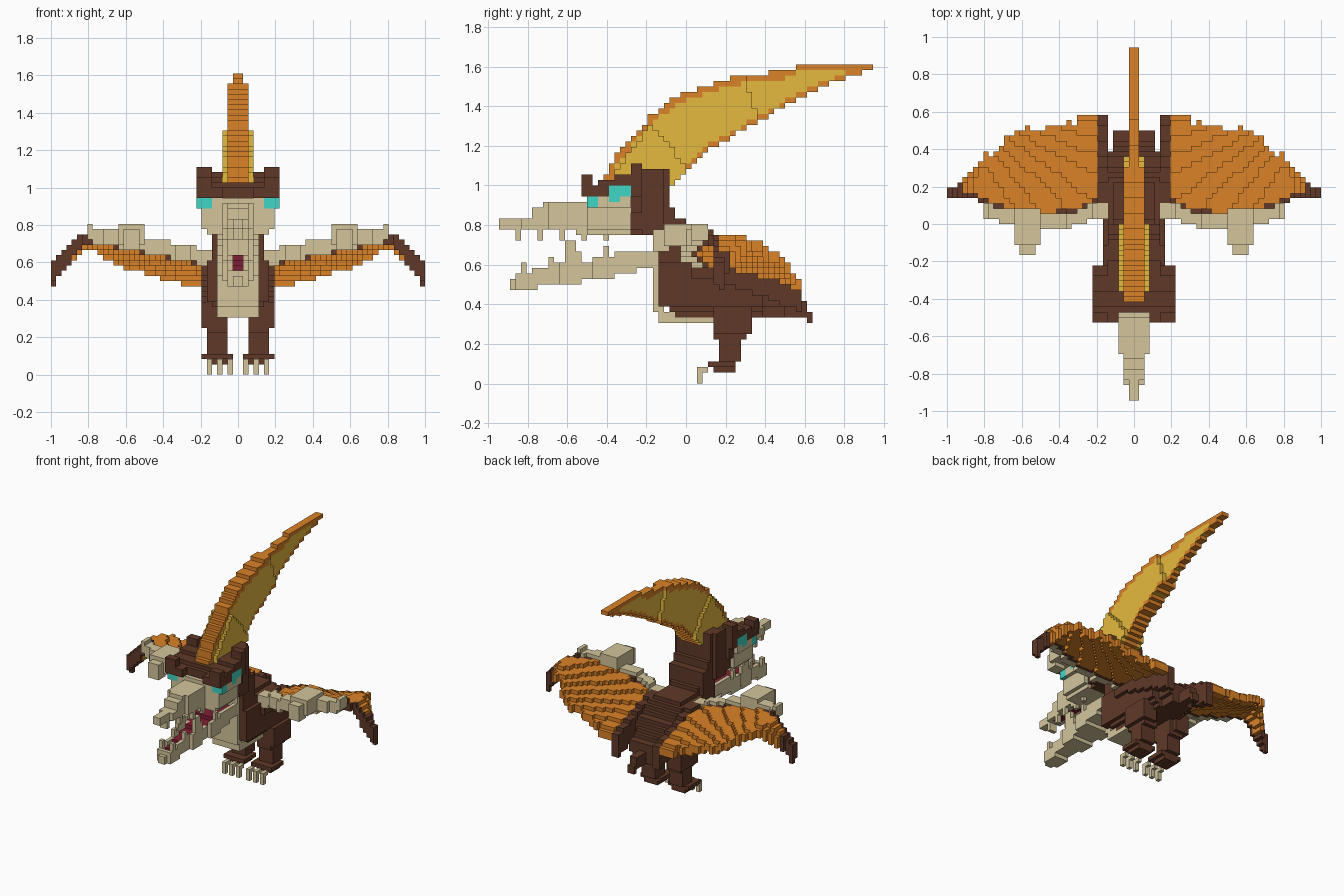
import bpy
import bmesh
from math import floor
from mathutils import Vector

cube = bpy.data.objects.get("Cube")
if cube:
    bpy.data.objects.remove(cube, do_unlink=True)

V = 1 / 36  # size of one block


def linear(c):
    return c / 12.92 if c <= 0.04045 else ((c + 0.055) / 1.055) ** 2.4


def material(name, r, g, b):
    mat = bpy.data.materials.new(name)
    colour = [linear(c / 255) for c in (r, g, b)] + [1]
    mat.use_nodes = True
    mat.diffuse_color = colour
    node = next(n for n in mat.node_tree.nodes if n.type == "BSDF_PRINCIPLED")
    node.inputs["Base Color"].default_value = colour
    return mat


ORANGE = material("orange", 219, 130, 40)
YELLOW = material("yellow", 230, 186, 62)
BROWN = material("brown", 96, 57, 40)
TAN = material("bone", 211, 197, 156)
TEAL = material("teal", 64, 214, 197)
RED = material("dark_red", 130, 30, 53)


def along(t, *points):
    """Value at t on a line through (t, value) points."""
    if t <= points[0][0]:
        return points[0][1]
    for (a, p), (b, q) in zip(points, points[1:]):
        if t <= b:
            return p + (q - p) * (t - a) / (b - a)
    return points[-1][1]


def blocks(name, lo, hi, rule, mirror=False):
    """Fill a region with blocks where rule(|x|, y, z) gives a material."""
    spans = [range(floor(a / V + 0.5), floor(b / V + 0.5)) for a, b in zip(lo, hi)]
    cells = {}
    for i in spans[0]:
        for j in spans[1]:
            for k in spans[2]:
                mat = rule(abs(i + 0.5) * V, (j + 0.5) * V, (k + 0.5) * V)
                if mat:
                    cells[i, j, k] = mat
    mats = list(dict.fromkeys(cells.values()))
    bm = bmesh.new()
    verts = {}
    for cell, mat in cells.items():
        for axis in range(3):
            for side in (0, 1):
                near = list(cell)
                near[axis] += 2 * side - 1
                if tuple(near) in cells:
                    continue
                ring = []
                for du, dv in ((0, 0), (1, 0), (1, 1), (0, 1)):
                    p = list(cell)
                    p[axis] += side
                    p[(axis + 1) % 3] += du
                    p[(axis + 2) % 3] += dv
                    p = tuple(p)
                    if p not in verts:
                        verts[p] = bm.verts.new(Vector(p) * V)
                    ring.append(verts[p])
                face = bm.faces.new(ring if side else ring[::-1])
                face.material_index = mats.index(mat)
    mesh = bpy.data.meshes.new(name)
    bm.to_mesh(mesh)
    bm.free()
    for mat in mats:
        mesh.materials.append(mat)
    obj = bpy.data.objects.new(name, mesh)
    bpy.context.collection.objects.link(obj)
    if mirror:
        obj.modifiers.new("Mirror", "MIRROR")


def box(name, lo, hi, mat, mirror=False):
    blocks(name, lo, hi, lambda x, y, z: mat, mirror)


# Crest: orange rim around yellow sides, thick at the base
def crest(x, y, z):
    top = along(y, (-.42, 1.03), (-.36, 1.14), (-.18, 1.35), (-.03, 1.46), (.22, 1.545), (.54, 1.585), (.56, 1.62))
    low = along(y, (-.07, 1.0), (.07, 1.15), (.2, 1.23), (.57, 1.44), (.77, 1.53), (.94, 1.59))
    panel = along(y, (-.36, 1.06), (-.18, 1.31), (0, 1.1))
    if not low < z < top:
        return None
    if x > 2 * V:
        return YELLOW if z < min(panel, top - .05) and -.36 < y < 0 else None
    if x > V and y > .3 + (1.53 - z) * .35:
        return None
    return YELLOW if low + .025 < z < top - .04 and y > -.36 else ORANGE


blocks("crest", (-.083, -.42, 1), (.083, .944, 1.612), crest)


# Skull with cheeks, brows and eyes
def skull(x, y, z):
    if y > -.29:
        width = along(z, (.74, .13), (.8, .17), (1.0, .2)) if y < -.21 else .168 if y < -.1 else .13
        back = along(z, (.74, -.08), (.86, -.05), (.9, -.08))
        top = 1.08 if x > .13 or y > -.2 else 1.05
        if x < width and y < back and z < top:
            return BROWN
        return BROWN if .13 < x < .225 and y < -.21 and .94 < z < 1.11 else None
    if z > .945:
        if x > .19 and y > -.39 and abs(z - 1.05 - y * .25) < .03:
            return TEAL
        top = 1.05 if y < -.47 and x > .13 else along(y, (-.47, 1.0), (-.29, 1.07))
        return BROWN if z < top and (x > .08 or y > -.47) else None
    if y < -.5:
        return None
    if z > .89 and x > .13 and (y < -.45 or x > .19 and -.39 < y < -.33 and z > .917):
        return TEAL
    return TAN if x < along(z, (.74, .16), (.8, .2), (.88, .2), (.9, .22)) else None


blocks("skull", (-.222, -.53, .74), (.222, -.05, 1.11), skull)


# Upper beak with teeth along both edges
def beak(x, y, z):
    width = V if y < -.83 else 2 * V if y < -.69 else 3 * V if y < -.5 else 4 * V
    top = along(y, (-.78, .84), (-.76, .9), (-.45, .93)) - (.05 if x > .08 else 0)
    low = along(y, (-.65, .78), (-.45, .75))
    tooth = x > width - V and floor(y / V) % 4 == 1 and y > -.87
    if x > width or z > top or z < low - (.05 if tooth else 0):
        return None
    return RED if z < low + V and x < V and y > -.8 else TAN


blocks("upper_beak", (-.14, -.944, .72), (.14, -.34, .95), beak)


# Lower jaw: a trough with teeth and a tongue
def jaw(x, y, z):
    width = along(y, (-.88, .04), (-.7, .06), (-.4, .11), (-.25, .12))
    low = along(y, (-.88, .47), (-.62, .5), (-.4, .53), (-.25, .57))
    top = along(y, (-.88, .53), (-.73, .59), (-.5, .62), (-.3, .67))
    if x > width or z < low:
        return None
    if x < width - .03:
        return RED if top - .06 < z < top - .02 and y > -.82 else TAN if z < top - .06 else None
    if -.6 < y < -.56:
        return TAN if z < .735 else None
    tooth = floor(y / V) % 5 == 0 and -.83 < y < -.3
    return TAN if z < top + (.05 if tooth else 0) else None


blocks("lower_jaw", (-.14, -.89, .47), (.14, -.12, .74), jaw)
box("neck", (-.13, -.14, .61), (.13, 0, .82), BROWN)
box("throat", (-.11, -.165, .64), (.11, -.1, .75), TAN)


# Body, rounded in section and sloping down to the tail
def body(x, y, z):
    top = along(y, (-.1, .67), (.0, .71), (.2, .69), (.5, .45))
    width = along(z, (.33, .11), (.4, .165), (.6, .165), (.72, .1)) - (.05 if y > .39 else 0)
    low = along(y, (-.1, .38), (-.02, .33))
    return BROWN if low < z < top and x < width else None


blocks("body", (-.19, -.13, .32), (.19, .5, .74), body)
box("chest_plate", (-.11, -.165, .36), (.11, -.1, .65), TAN)
box("belly_plate", (-.11, -.13, .31), (.11, .13, .35), TAN)
box("tail", (-V, .47, .34), (V, .6, .42), BROWN)
box("tail_tip", (-V, .6, .31), (V, .63, .36), BROWN)

# Legs and feet
box("thigh", (.083, .14, .25), (.195, .33, .39), BROWN, True)
box("knee", (.056, .14, .22), (.167, .31, .34), BROWN, True)
box("shin", (.056, .167, .1), (.167, .28, .25), BROWN, True)
box("foot_pad", (.028, .11, .083), (.195, .25, .111), BROWN, True)
box("foot_sole", (.056, .14, .056), (.167, .25, .09), BROWN, True)
for n in range(3):
    x = V + n * 2 * V
    box("toe_upper", (x, .056, .05), (x + V, .12, .083), TAN, True)
    box("toe_claw", (x, .056, 0), (x + V, .083, .056), TAN, True)


# Wings: sloping membrane with a brown leading bone and drooping tip
def lead(x):
    return along(x, (.2, .1), (.3, .05), (.5, .03), (.6, .04), (.75, .08), (.85, .14), (1, .15))


def height(x):
    return along(x, (.2, .65), (.8, .77), (.85, .75), (.93, .66), (.99, .6))


def wing(x, y, z):
    trail = along(x, (.28, .59), (.31, .54), (.5, .51), (.66, .48), (.7, .41), (.8, .35), (.87, .29), (.95, .2))
    trail += .025 if floor(x / V) % 4 == 0 and .3 < x < .9 else 0
    depth = y - lead(x)
    top = height(x) - .08 * depth - .36 * depth ** 2
    thick = along(x, (.8, .06), (.9, .1), (1, .12))
    if not (0 < depth and y < trail and top - thick < z < top):
        return None
    return BROWN if depth < .03 or x > .93 else ORANGE


def arm(x, y, z):
    top = height(x) + .025
    return TAN if lead(x) - .06 < y < lead(x) + .02 and top - .085 < z < top else None


def root(x, y, z):
    top = along(y, (.0, .68), (.2, .66), (.6, .51))
    return BROWN if top - .15 < z < top else None


blocks("wing_membrane", (.195, 0, .42), (1, .62, .82), wing, True)
blocks("wing_arm", (.14, -.05, .56), (.8, .2, .8), arm, True)
blocks("wing_root", (.139, .03, .34), (.195, .59, .72), root, True)
box("wing_knuckle", (.778, .03, .72), (.806, .11, .806), TAN, True)
box("hand", (.5, -.11, .69), (.639, .08, .806), TAN, True)
box("hand_claw", (.54, -.167, .67), (.6, -.09, .77), TAN, True)
